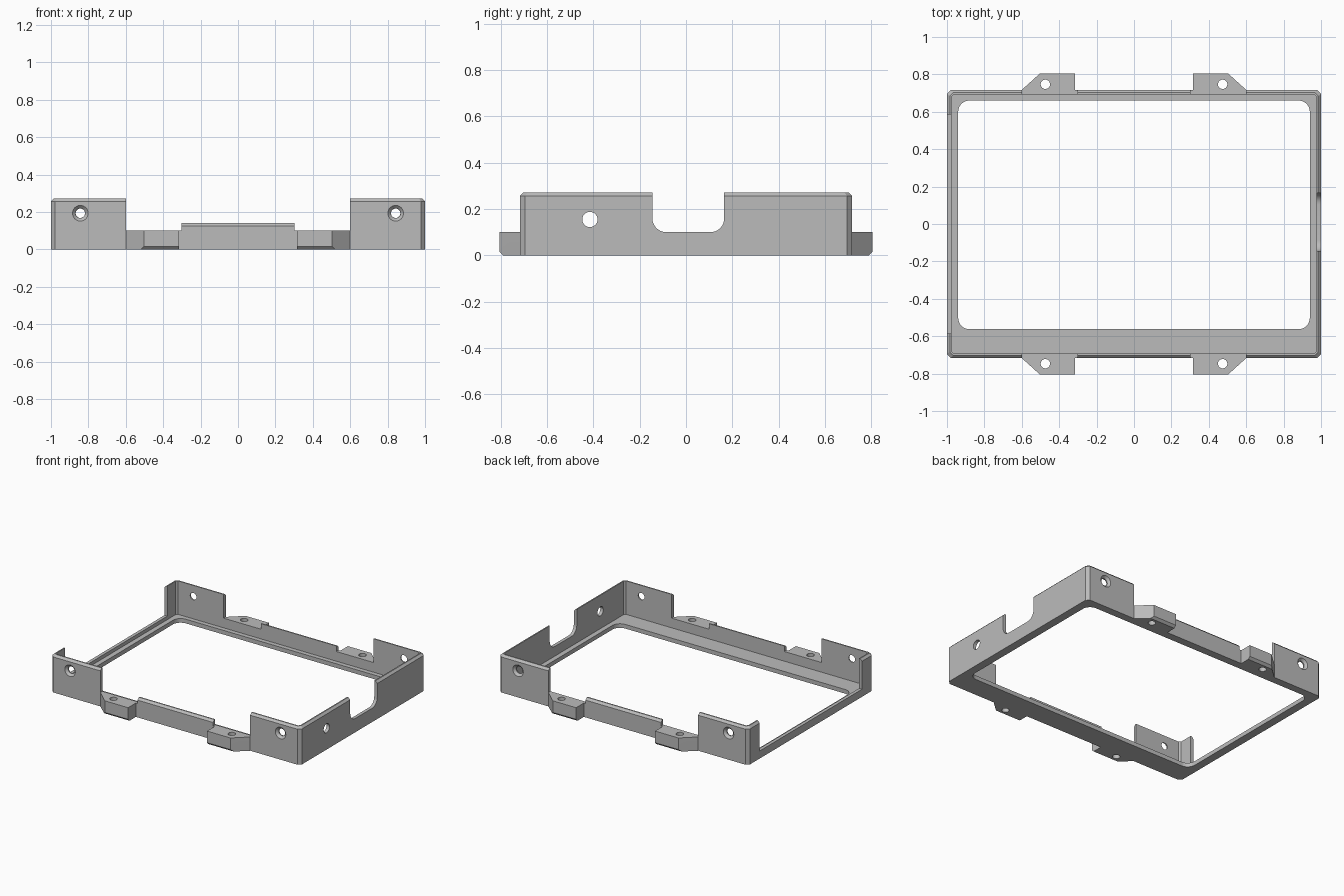
import bpy, bmesh
from math import pi, cos, sin, radians
from mathutils import Matrix, Vector

if "Cube" in bpy.data.objects:
    bpy.data.objects.remove(bpy.data.objects["Cube"])

grey = bpy.data.materials.new("matte grey")
grey.use_nodes = True
COLOUR = (0.5, 0.5, 0.5, 1)
grey.diffuse_color = COLOUR
grey.node_tree.nodes["Principled BSDF"].inputs["Base Color"].default_value = COLOUR

W, D, H = 1.0, 0.717, 0.272      # half width, half depth, height
WALL, CH = 0.024, 0.015          # wall thickness, top chamfer
FLOOR, LOW, MID = 0.03, 0.1, 0.14


def make(name, bm):
    bmesh.ops.recalc_face_normals(bm, faces=bm.faces)
    mesh = bpy.data.meshes.new(name)
    bm.to_mesh(mesh)
    bm.free()
    mesh.materials.append(grey)
    ob = bpy.data.objects.new(name, mesh)
    bpy.context.collection.objects.link(ob)
    return ob


def loft(name, rings):
    """Solid through rings of equal length, capped at both ends."""
    bm = bmesh.new()
    loops = [[bm.verts.new(p) for p in ring] for ring in rings]
    n = len(loops[0])
    for a, b in zip(loops, loops[1:]):
        for i in range(n):
            j = (i + 1) % n
            bm.faces.new((a[i], a[j], b[j], b[i]))
    bm.faces.new(loops[0])
    bm.faces.new(loops[-1])
    return make(name, bm)


def flat(points, z):
    return [(x, y, z) for x, y in points]


def cut_rect(w, d, c):
    """Rectangle outline with chamfered corners."""
    return [(w, c - d), (w, d - c), (w - c, d), (c - w, d),
            (-w, d - c), (-w, c - d), (c - w, -d), (w - c, -d)]


def round_rect(x0, x1, y0, y1, r, steps=8):
    pts = []
    for k, (cx, cy) in enumerate([(x1 - r, y1 - r), (x0 + r, y1 - r),
                                  (x0 + r, y0 + r), (x1 - r, y0 + r)]):
        for i in range(steps + 1):
            a = (k + i / steps) * pi / 2
            pts.append((cx + r * cos(a), cy + r * sin(a)))
    return pts


def box(name, x0, x1, y0, y1, z0, z1):
    pts = [(x0, y0), (x1, y0), (x1, y1), (x0, y1)]
    return loft(name, [flat(pts, z0), flat(pts, z1)])


def cone(name, centre, axis, r1, r2, length):
    """Cylinder or cone, with r2 on the end the axis points to."""
    bm = bmesh.new()
    turn = Vector((0, 0, 1)).rotation_difference(Vector(axis)).to_matrix().to_4x4()
    bmesh.ops.create_cone(bm, cap_ends=True, segments=32, radius1=r1, radius2=r2,
                          depth=length, matrix=Matrix.Translation(centre) @ turn)
    return make(name, bm)


def carve(ob, cutters):
    for c in cutters:
        c.hide_render = True
        mod = ob.modifiers.new("cut", 'BOOLEAN')
        mod.operation, mod.solver, mod.object = 'DIFFERENCE', 'EXACT', c
    graph = bpy.context.evaluated_depsgraph_get()
    mesh = bpy.data.meshes.new_from_object(ob.evaluated_get(graph))
    ob.modifiers.clear()
    ob.data = mesh
    for c in cutters:
        bpy.data.objects.remove(c)


parts = []

# Tray: chamfered block, hollowed out, with an opening in the floor
tray = loft("tray_frame", [flat(cut_rect(W, D, 0.022), 0),
                           flat(cut_rect(W, D, 0.022), H - CH),
                           flat(cut_rect(W - CH, D - CH, 0.018), H)])
inner = cut_rect(W - WALL, D - WALL, 0.012)
opening = round_rect(-0.94, 0.94, -0.562, 0.66, 0.06)
cutters = [loft("cavity", [flat(inner, FLOOR), flat(inner, 0.5)]),
           loft("floor_opening", [flat(opening, -0.1), flat(opening, 0.2)])]

# Gaps in the long walls and the open short wall
cutters.append(box("long_wall_gap", -0.6, 0.6, -0.9, 0.9, LOW, 0.5))
cutters.append(box("open_side_gap", -1.1, -0.9, -0.585, 0.585, 0.055, 0.5))

# Rounded notch and round hole in the closed short wall
notch = round_rect(-0.145, 0.165, LOW, 0.6, 0.06)
cutters.append(loft("notch", [[(x, y, z) for y, z in notch] for x in (0.9, 1.1)]))
cutters.append(cone("side_hole", (W, -0.415, 0.155), (1, 0, 0), 0.033, 0.033, 0.2))

# Countersunk screw holes in the four tall corners
for sx in (-1, 1):
    for sy in (-1, 1):
        x = sx * 0.843
        cutters.append(cone("hole", (x, sy * D, 0.193), (0, sy, 0), 0.025, 0.025, 0.2))
        cutters.append(cone("sink", (x, sy * D, 0.193), (0, sy, 0), 0.026, 0.058, 0.032))
carve(tray, cutters)
parts.append(tray)

for sy, side in ((-1, "front"), (1, "back")):
    # Raised lip in the middle of each long wall
    profile = [(D - WALL, LOW), (D, LOW), (D, MID - CH), (D - CH, MID), (D - WALL, MID)]
    parts.append(loft(side + "_lip", [[(x, sy * y, z) for y, z in profile]
                                      for x in (-0.303, 0.303)]))
    # Mounting ears with a slanted outer side and chamfered bottom edge
    for sx, hand in ((-1, "right"), (1, "left")):
        def ear_ring(reach, slant, z):
            pts = [(0.316, D), (0.6, D), (slant, reach), (0.316, reach)]
            return [(sx * x, sy * y, z) for x, y in pts]
        ear = loft(f"{side}_{hand}_ear", [ear_ring(0.789, 0.52, 0),
                                          ear_ring(0.805, 0.503, 0.016),
                                          ear_ring(0.805, 0.503, LOW)])
        spot = (sx * 0.474, sy * 0.747)
        carve(ear, [cone("hole", (*spot, 0.05), (0, 0, 1), 0.025, 0.025, 0.3)])
        parts.append(ear)

# Smooth the round cuts, keep every edge crisp
bpy.ops.object.select_all(action='DESELECT')
for ob in parts:
    ob.select_set(True)
bpy.context.view_layer.objects.active = tray
bpy.ops.object.shade_smooth_by_angle(angle=radians(25))
